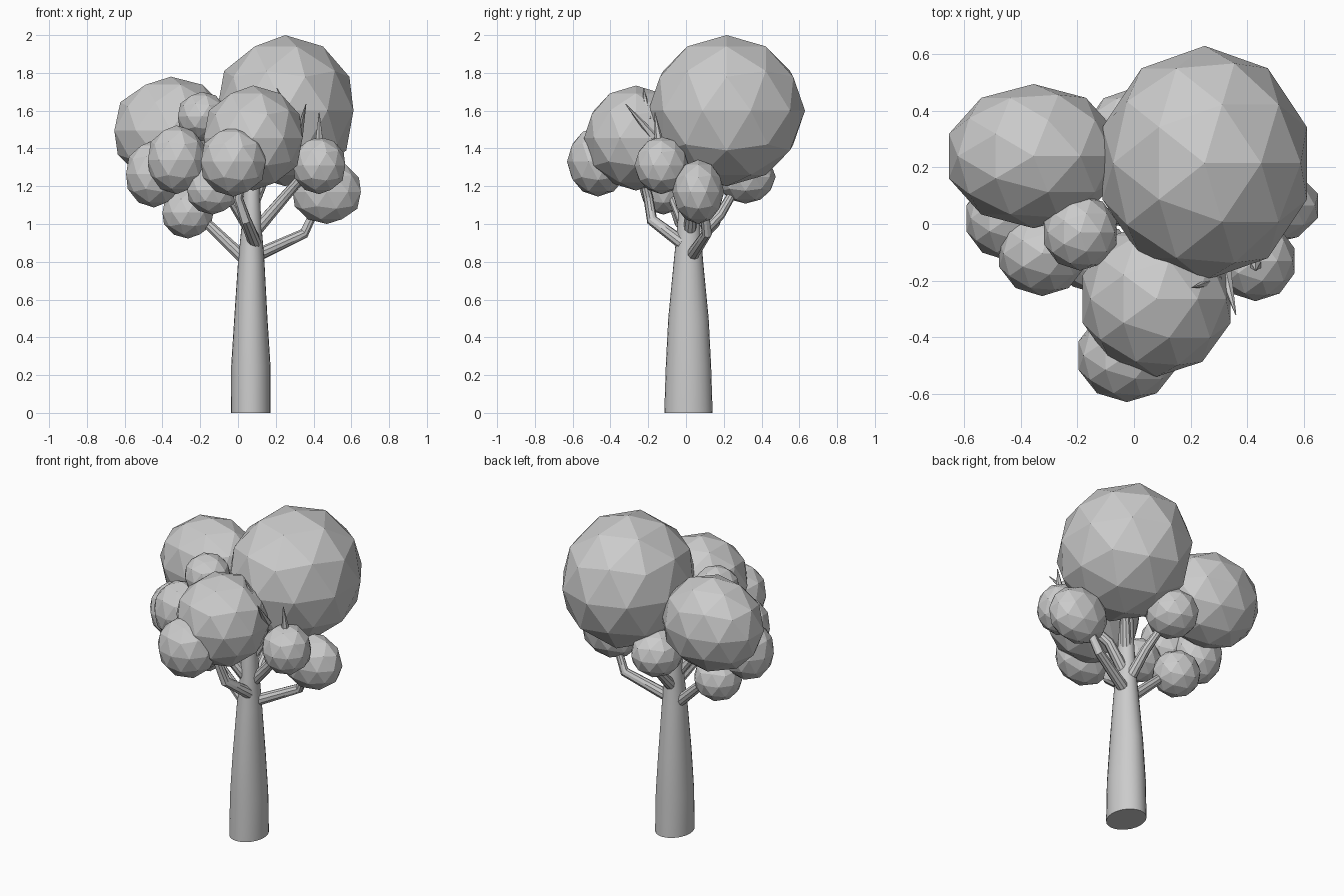
import bpy, bmesh
from mathutils import Vector, Matrix

grey = bpy.data.materials.new("plain grey")
grey.diffuse_color = (0.6, 0.6, 0.6, 1)


def finish(bm, name):
    bmesh.ops.recalc_face_normals(bm, faces=bm.faces)
    me = bpy.data.meshes.new(name)
    bm.to_mesh(me)
    bm.free()
    me.materials.append(grey)
    ob = bpy.data.objects.new(name, me)
    bpy.context.collection.objects.link(ob)
    return ob


def tube(name, pts, sides=8, smooth=False):
    """Tapered tube through points (x, y, z, rx, ry)."""
    bm = bmesh.new()
    pos = [Vector(p[:3]) for p in pts]
    rings = []
    for i, p in enumerate(pts):
        t = pos[min(i + 1, len(pos) - 1)] - pos[max(i - 1, 0)]
        rot = Vector((0, 0, 1)).rotation_difference(t).to_matrix().to_4x4()
        scale = Matrix.Diagonal((p[3], p[-1], 1, 1))
        ring = bmesh.ops.create_circle(bm, segments=sides, radius=1,
                                       matrix=Matrix.Translation(pos[i]) @ rot @ scale)
        rings.append(ring["verts"])
    for a, b in zip(rings, rings[1:]):
        for k in range(sides):
            j = (k + 1) % sides
            bm.faces.new((a[k], a[j], b[j], b[k]))
    for r in (rings[0], rings[-1]):
        bm.faces.new(r)
    ob = finish(bm, name)
    if smooth:
        bpy.context.view_layer.objects.active = ob
        ob.select_set(True)
        bpy.ops.object.shade_smooth_by_angle()
        ob.select_set(False)


# trunk
tube("trunk", [
    (0.068, 0.013, 0, 0.105, 0.128), (0.068, 0.013, 0.25, 0.104, 0.12),
    (0.068, 0.013, 0.5, 0.088, 0.107), (0.07, 0.013, 0.8, 0.07, 0.078),
    (0.072, 0.015, 1.0, 0.052, 0.06), (0.072, 0.015, 1.15, 0.044, 0.05),
    (0.08, 0.03, 1.3, 0.038, 0.04)], 24, True)

# branches reaching into the foliage
branches = {
    "right_low": [(0.09, 0.03, 0.83), (0.35, 0.11, 0.95), (0.43, 0.09, 1.12)],
    "right_high": [(0.09, 0.02, 0.96), (0.21, 0.03, 1.1), (0.33, -0.05, 1.24), (0.4, -0.1, 1.3)],
    "left_low": [(0.05, 0.02, 0.8), (-0.15, 0.03, 0.99), (-0.24, 0.05, 1.06)],
    "left_high": [(0.06, 0.0, 0.98), (-0.03, -0.06, 1.12), (-0.14, -0.1, 1.2)],
    "front": [(0.09, -0.02, 0.9), (0.04, -0.18, 1.02), (0.0, -0.2, 1.14), (0.04, -0.24, 1.3)],
    "back": [(0.07, 0.03, 0.9), (0.06, 0.18, 1.05), (0.0, 0.27, 1.2)],
    "crown": [(0.075, 0.02, 1.1), (0.14, 0.09, 1.25), (0.2, 0.15, 1.4)],
}
for name, path in branches.items():
    n = len(path) - 1
    radii = [0.035 - 0.014 * i / n for i in range(n + 1)]
    tube("branch_" + name, [(*p, r, r) for p, r in zip(path, radii)], 10, True)

# thin twig tips poking out of the foliage
twigs = [((0.29, -0.2, 1.55), (0.205, -0.225, 1.72)),
         ((0.32, -0.17, 1.46), (0.36, -0.32, 1.635)),
         ((0.43, -0.14, 1.42), (0.43, -0.165, 1.59))]
for i, (a, b) in enumerate(twigs):
    tube(f"twig_{i + 1}", [(*a, 0.026, 0.026), (*b, 0.002, 0.002)], 6)

# faceted foliage clumps: centre, radii
clumps = [
    ((0.25, 0.215, 1.6), (0.38, 0.415, 0.4)),
    ((-0.355, 0.24, 1.495), (0.315, 0.255, 0.285)),
    ((0.08, -0.265, 1.455), (0.275, 0.275, 0.278)),
    ((-0.025, -0.465, 1.33), (0.18, 0.165, 0.185)),
    ((-0.325, -0.105, 1.34), (0.16, 0.15, 0.182)),
    ((-0.445, 0.02, 1.265), (0.155, 0.15, 0.178)),
    ((-0.265, 0.06, 1.06), (0.142, 0.14, 0.137)),
    ((-0.135, -0.12, 1.18), (0.14, 0.125, 0.13)),
    ((-0.19, -0.03, 1.57), (0.135, 0.135, 0.13)),
    ((0.43, -0.13, 1.31), (0.145, 0.143, 0.152)),
    ((0.47, 0.065, 1.17), (0.19, 0.137, 0.17)),
    ((-0.02, 0.315, 1.25), (0.15, 0.16, 0.142)),
]
for i, (c, r) in enumerate(clumps):
    bm = bmesh.new()
    bmesh.ops.create_icosphere(bm, subdivisions=2, radius=1,
                               matrix=Matrix.Translation(c) @ Matrix.Diagonal((*r, 1)))
    finish(bm, f"foliage_{i + 1}")
